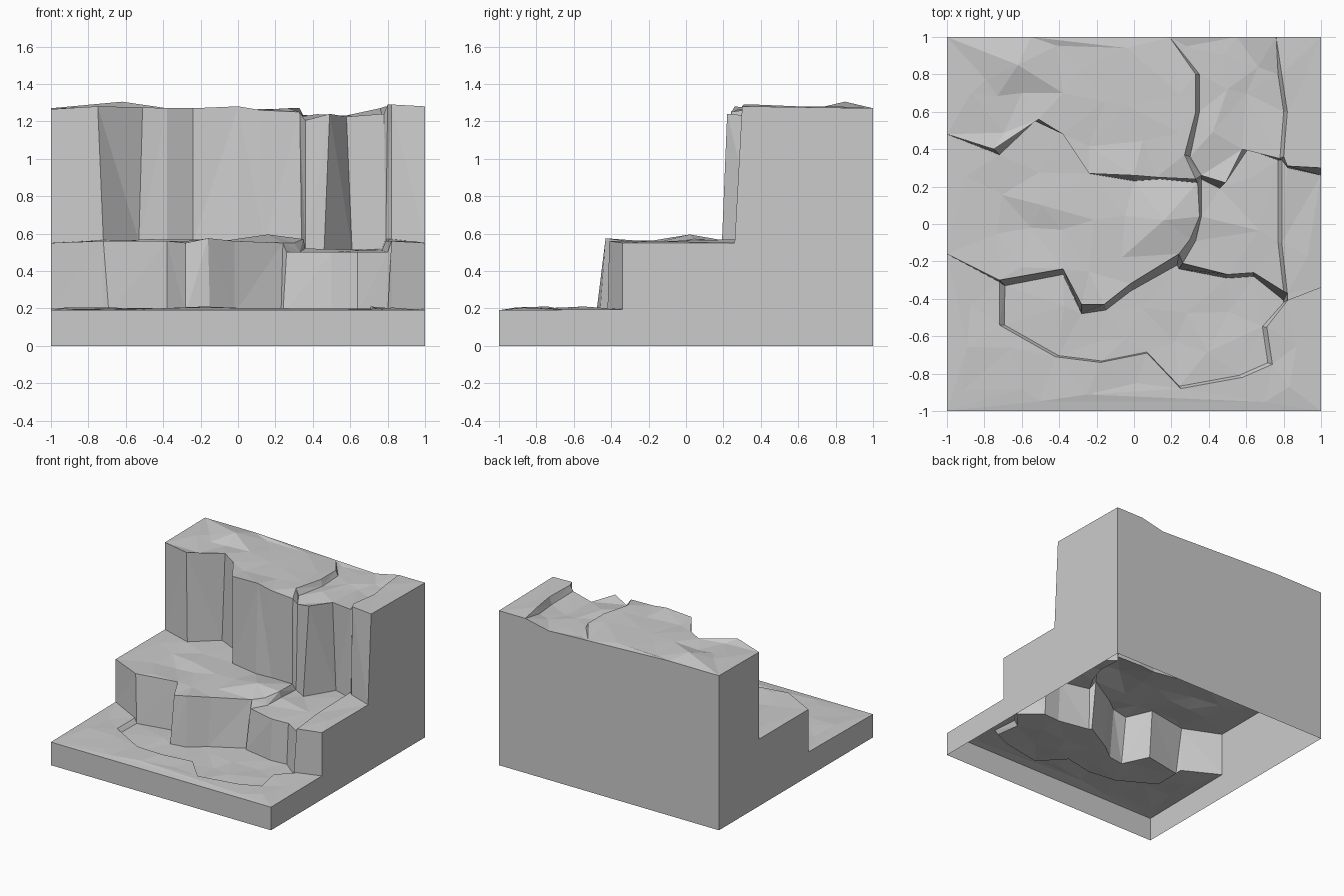
import bpy
import bmesh
import random
from mathutils import Vector
from mathutils.geometry import delaunay_2d_cdt

cube = bpy.data.objects.get("Cube")
if cube:
    bpy.data.objects.remove(cube)

random.seed(4)
surface = bmesh.new()


def line(*points):
    """Polyline given in hundredths of a unit."""
    return [Vector(p) / 100 for p in points]


def backwards(points):
    return list(reversed(points))


def add_face(corners):
    """Adds a face from corner positions, leaving out repeated corners."""
    unique = []
    for corner in corners:
        if all((corner - other).length > 0.0001 for other in unique):
            unique.append(corner)
    if len(unique) > 2:
        surface.faces.new([surface.verts.new(c) for c in unique])


def wall(upper, lower):
    """Faceted wall joining two polylines of equal length."""
    for i in range(len(upper) - 1):
        a, b, c, d = upper[i], upper[i + 1], lower[i + 1], lower[i]
        if i % 2:
            add_face([a, b, c])
            add_face([a, c, d])
        else:
            add_face([a, b, d])
            add_face([b, c, d])


def terrace(outline, bumps=(), rough=0.01):
    """Uneven triangulated ground inside a closed outline."""
    loop = []
    for p in outline:
        if all((p - q).length > 0.0001 for q in loop):
            loop.append(p)
    level = sum(p.z for p in loop) / len(loop)
    points = loop + list(bumps)
    for column in range(-4, 5):
        for row in range(-4, 5):
            spot = Vector((column / 4.5 + random.uniform(-0.07, 0.07),
                           row / 4.5 + random.uniform(-0.07, 0.07),
                           level + random.uniform(-rough, rough)))
            if all((spot - p).xy.length > 0.1 for p in points):
                points.append(spot)
    border = [(i, (i + 1) % len(loop)) for i in range(len(loop))]
    verts, _, faces, origins, _, _ = delaunay_2d_cdt(
        [p.xy for p in points], border, [], 1, 0.00001)
    for face in faces:
        add_face([points[origins[i][0]] if origins[i]
                  else Vector((*verts[i], level)) for i in face])


# Upper cliff: rim and foot, in left, stream and right stretches
high_left = line((-100, 48, 126.5), (-75, 40, 128), (-51, 56, 127.5), (-38, 48, 127),
                 (-24, 27, 127), (0, 26, 128), (12, 25, 126), (33, 24, 125))
foot_left = line((-100, 48, 55), (-72, 37, 56.5), (-53, 55, 56), (-38, 48, 56),
                 (-24, 27, 55.5), (0, 23, 55), (14, 24, 55), (34, 22, 56))
high_stream = line((36, 26, 120.5), (49, 22, 124), (58, 40, 122.5), (78, 35, 124))
foot_stream = line((36, 24, 51), (46, 19, 50), (61, 40, 51), (77, 34, 52))
high_right = line((80, 36, 129), (82, 31, 129), (100, 30, 128))
foot_right = line((79, 34, 57), (82, 30, 57), (100, 26, 55))
wall(high_left + high_stream + high_right, foot_left + foot_stream + foot_right)

# Banks of the stream on the upper terrace
bank_left = line((19, 100, 124), (33, 80, 127), (33, 60, 127), (27, 37, 127)) + high_left[-1:]
bed_left = line((19, 100, 124), (35, 80, 123), (35, 60, 122), (30, 36, 122)) + high_stream[:1]
bank_right = line((76, 100, 127), (79, 80, 128), (82, 60, 128)) + high_right[:1]
bed_right = line((76, 100, 127), (77, 80, 123), (80, 60, 122)) + high_stream[-1:]
wall(bank_left, bed_left)
wall(bank_right, bed_right)

# Upper terrace
terrace(line((-100, 100, 127), (-55, 100, 127)) + bank_left + backwards(high_left),
        line((-62, 85, 130.5), (-79, 77, 127), (-60, 70, 126), (-38, 70, 127)))
terrace(bed_left[:1] + line((55, 100, 122.5)) + bed_right
        + backwards(high_stream) + backwards(bed_left))
terrace(bank_right[:1] + line((100, 100, 127)) + backwards(high_right) + backwards(bank_right))

# Lower cliff rim
mid_left = line((-100, -16, 55), (-72, -30, 56), (-72, -30, 56), (-38, -24, 56),
                (-28, -43, 55), (-16, -43, 57.5), (-2, -32, 56), (24, -16, 55))
mid_stream = line((26, -21, 50), (50, -27, 50), (64, -26, 50), (80, -36, 50))
mid_right = line((82, -37, 56), (82, -41, 56), (82, -41, 56), (100, -34, 55))

# Banks of the stream on the middle terrace
mid_bank_left = foot_left[-1:] + line((35, 4, 57), (30, -8, 55)) + mid_left[-1:]
mid_bed_left = foot_stream[:1] + line((36, 4, 52), (33, -9, 50)) + mid_stream[:1]
mid_bank_right = foot_right[:1] + line((79, -10, 56)) + mid_right[:1]
mid_bed_right = foot_stream[-1:] + line((77, -10, 51)) + mid_stream[-1:]
wall(mid_bank_left, mid_bed_left)
wall(mid_bank_right, mid_bed_right)

# Middle terrace
terrace(foot_left + mid_bank_left + backwards(mid_left) ,
        line((16, 2, 59.5), (-49, 10, 57), (-73, -5, 55), (-55, -2, 54)))
terrace(foot_stream + mid_bed_right + backwards(mid_stream) + backwards(mid_bed_left))
terrace(foot_right + backwards(mid_right) + backwards(mid_bank_right))

# Pool shore, with the pool floor a little lower and inside it
shore = line((-72, -31, 20), (-72, -54, 20), (-42, -71, 20), (-18, -74, 21), (7, -69, 20),
             (25, -88, 20), (58, -82, 20), (74, -75, 20), (71, -55, 21), (82, -41, 20))
pool_foot = line((-69, -33, 17), (-38, -27, 17), (-28, -48, 17), (-15, -46, 17),
                 (-2, -36, 17), (23, -22, 17), (24, -24, 17), (50, -29, 17),
                 (64, -28, 17), (79, -40, 17), (80, -41, 17), (80, -42, 17))
centre = Vector((0.04, -0.52, 0))
pool_edge = [centre + (p - centre) * 0.965 for p in shore]
for p in pool_edge:
    p.z = 0.17
pool_edge[0] = pool_foot[0]
pool_edge[-1] = pool_foot[-1]
wall(shore, pool_edge)
terrace(pool_edge + backwards(pool_foot))

# Lower cliff and lower terrace
ground_left = line((-100, -16, 20)) + shore[:1]
ground_right = shore[-1:] + line((100, -34, 19.5))
wall(mid_left + mid_stream + mid_right, ground_left + pool_foot + ground_right)
terrace(ground_left + shore + ground_right + line((100, -100, 19), (-100, -100, 19)),
        rough=0.006)

# Outer walls dropped from the rim to the floor, open underneath
bmesh.ops.remove_doubles(surface, verts=surface.verts, dist=0.0005)


def on_side(edge):
    a, b = (v.co for v in edge.verts)
    return any(abs(a[k]) > 0.999 and abs(a[k] - b[k]) < 0.001 for k in (0, 1))


rim = [e for e in surface.edges if e.is_boundary and on_side(e)]
skirt = bmesh.ops.extrude_edge_only(surface, edges=rim)["geom"]
for item in skirt:
    if isinstance(item, bmesh.types.BMVert):
        item.co.z = 0
bmesh.ops.remove_doubles(surface, verts=surface.verts, dist=0.0005)
bmesh.ops.dissolve_degenerate(surface, edges=surface.edges, dist=0.0005)
bmesh.ops.recalc_face_normals(surface, faces=surface.faces)
surface.normal_update()
if sum(f.normal.z * f.calc_area() for f in surface.faces) < 0:
    bmesh.ops.reverse_faces(surface, faces=surface.faces)

mesh = bpy.data.meshes.new("terraced_cliff")
surface.to_mesh(mesh)
surface.free()
cliff = bpy.data.objects.new("terraced_cliff", mesh)
bpy.context.collection.objects.link(cliff)

# Plain stone colour
stone = bpy.data.materials.new("pale_grey_stone")
stone.use_nodes = True
stone.diffuse_color = (0.6, 0.6, 0.6, 1)
stone.node_tree.nodes["Principled BSDF"].inputs["Base Color"].default_value = (0.6, 0.6, 0.6, 1)
mesh.materials.append(stone)
